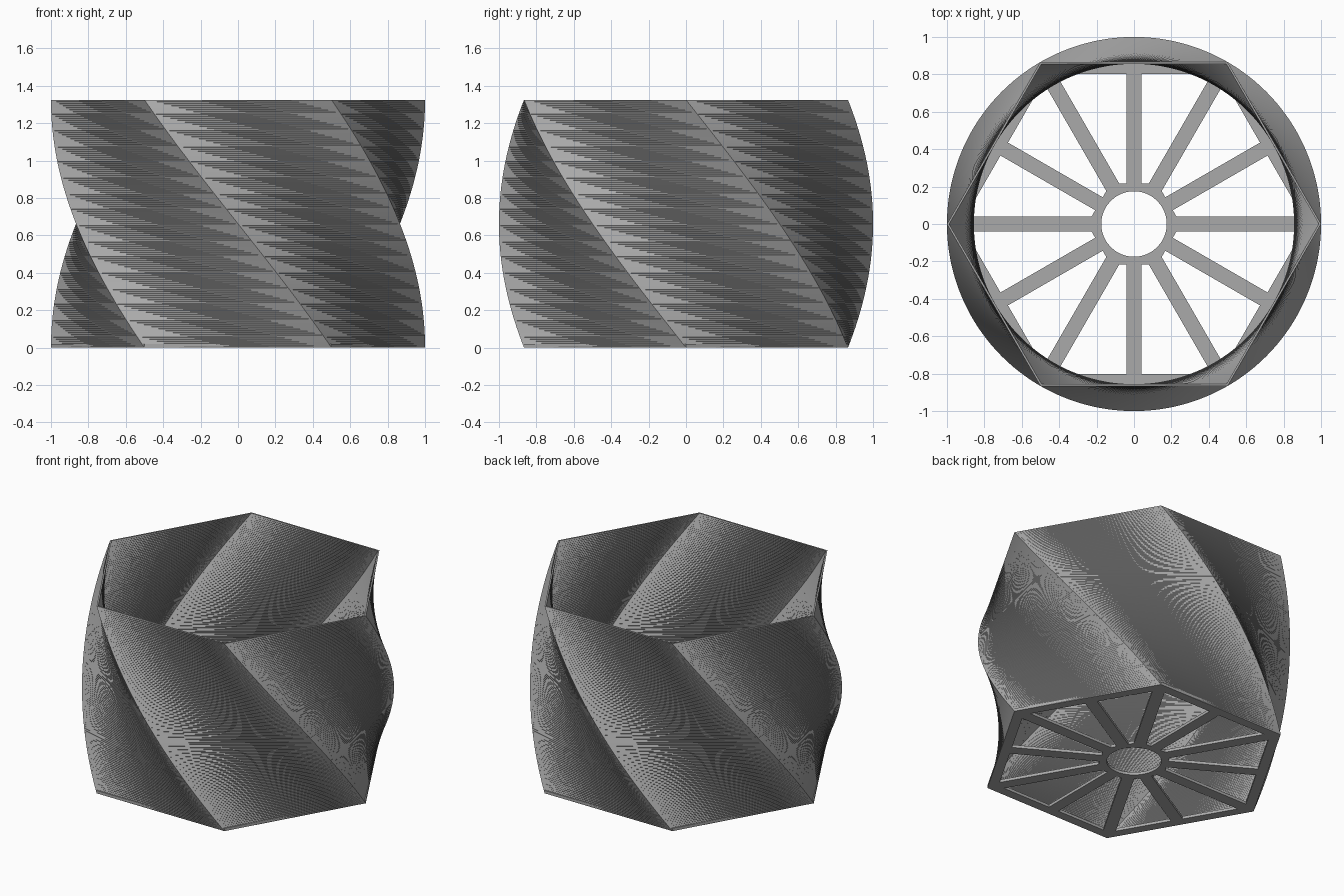
import bpy, bmesh
from math import cos, sin, pi, radians

cube = bpy.data.objects.get("Cube")
if cube:
    bpy.data.objects.remove(cube)

HEIGHT, FLOOR, WALL = 1.325, 0.02, 0.01
TWIST, LAYERS, SIDES = radians(-60), 120, 6

grey = bpy.data.materials.new("plain grey")
grey.use_nodes = True
COLOUR = (0.4, 0.4, 0.4, 1)
grey.diffuse_color = COLOUR
grey.node_tree.nodes["Principled BSDF"].inputs["Base Color"].default_value = COLOUR


def finish(name, bm):
    bmesh.ops.recalc_face_normals(bm, faces=bm.faces)
    mesh = bpy.data.meshes.new(name)
    bm.to_mesh(mesh)
    bm.free()
    mesh.materials.append(grey)
    obj = bpy.data.objects.new(name, mesh)
    bpy.context.collection.objects.link(obj)
    return obj


def ring(bm, radius, z, turn=0, sides=SIDES):
    return [bm.verts.new((radius * cos(turn + 2 * pi * i / sides),
                          radius * sin(turn + 2 * pi * i / sides), z))
            for i in range(sides)]


def bridge(bm, low, high):
    n = len(low)
    for i in range(n):
        j = (i + 1) % n
        bm.faces.new((low[i], low[j], high[j], high[i]))


# Twisted hexagonal wall: stacked layers, each side split along its short diagonal
bm = bmesh.new()
shells = []
for radius in (1, 1 - WALL / cos(pi / SIDES)):
    rings = [ring(bm, radius, HEIGHT * k / LAYERS, TWIST * k / LAYERS)
             for k in range(LAYERS + 1)]
    for low, high in zip(rings, rings[1:]):
        for i in range(SIDES):
            j = (i + 1) % SIDES
            bm.faces.new((low[i], low[j], high[j]))
            bm.faces.new((low[i], high[j], high[i]))
    shells.append(rings)
outer, inner = shells
bridge(bm, outer[0], inner[0])
bridge(bm, outer[-1], inner[-1])
finish("twisted_wall", bm)


def flat_frame(name, outer_radius, inner_radius, inner_sides):
    """Flat plate with a hole; both outlines share the same number of points."""
    bm = bmesh.new()
    levels = []
    for z in (0, FLOOR):
        hexagon = ring(bm, outer_radius, z)
        per_side = inner_sides // SIDES
        edge = []
        for i in range(SIDES):
            a, b = hexagon[i], hexagon[(i + 1) % SIDES]
            edge.append(a)
            for s in range(1, per_side):
                edge.append(bm.verts.new(a.co.lerp(b.co, s / per_side)))
        levels.append((edge, ring(bm, inner_radius, z, 0, inner_sides)))
    (low_out, low_in), (high_out, high_in) = levels
    bridge(bm, low_out, high_out)
    bridge(bm, low_in, high_in)
    bridge(bm, low_out, low_in)
    bridge(bm, high_out, high_in)
    finish(name, bm)


# Floor rim and hub
flat_frame("floor_rim", 1, 0.925, SIDES)
flat_frame("floor_hub", 0.25, 0.175, 48)

# Twelve floor spokes
for i in range(12):
    bm = bmesh.new()
    start, end = 0.2, (0.95 if i % 2 == 0 else 0.83)
    bmesh.ops.create_cube(bm, size=1)
    bmesh.ops.scale(bm, vec=(end - start, 0.08, FLOOR), verts=bm.verts)
    bmesh.ops.translate(bm, vec=((start + end) / 2, 0, FLOOR / 2), verts=bm.verts)
    spoke = finish(f"floor_spoke_{i + 1}", bm)
    spoke.rotation_euler.z = i * pi / 6
